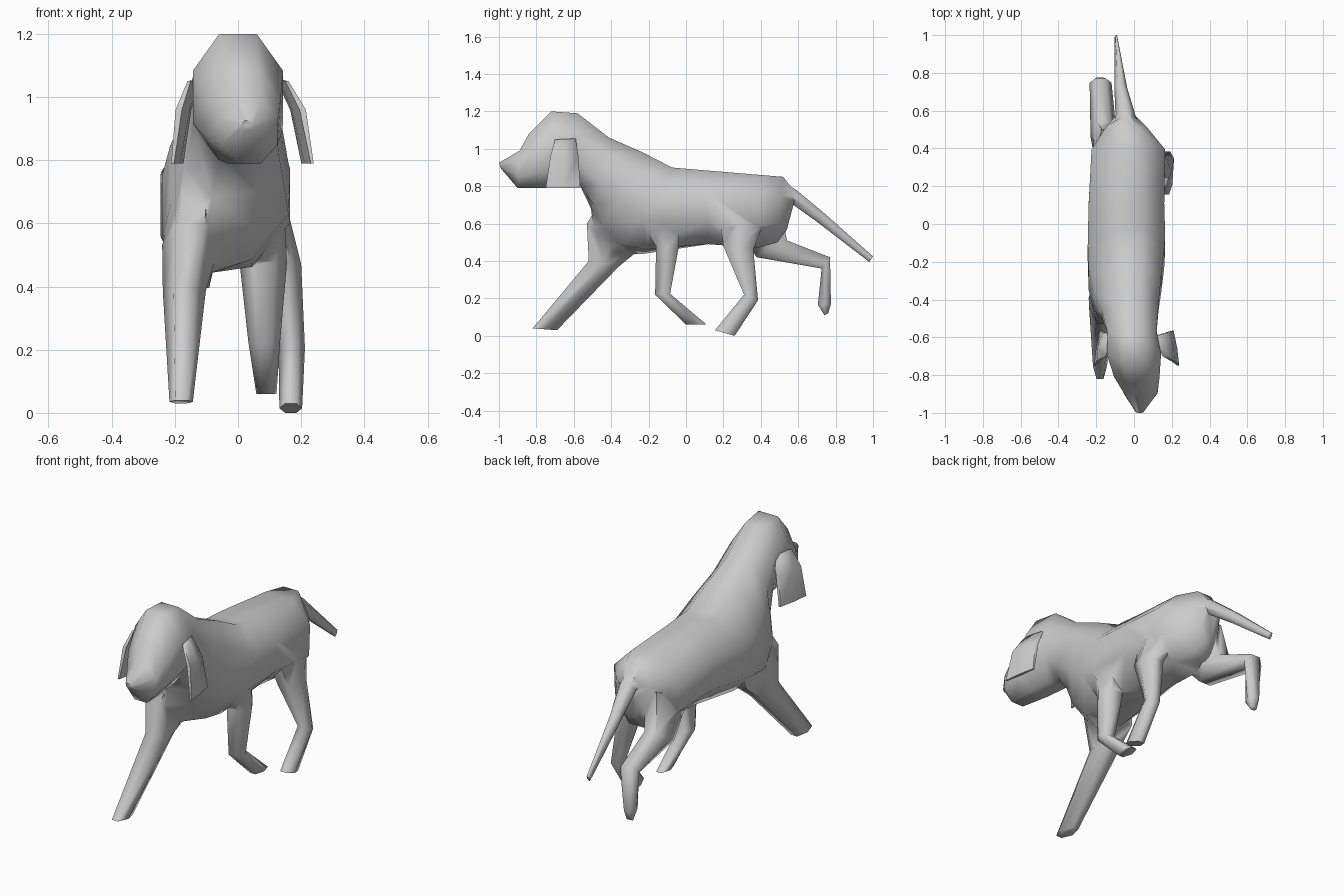
import bpy, bmesh, math


def loft(name, rings, sides=6, lean=0.0):
    """Skin rings given as (y, z of one edge, y, z of other edge, centre x, half width,
    optional pull of the right side back and up)."""
    bm = bmesh.new()
    angles = [math.pi / 2 + math.tau * (k + 0.5) / sides for k in range(sides)]
    cmax = max(math.cos(a) for a in angles)
    smax = max(math.sin(a) for a in angles)
    loops = []
    for y1, z1, y2, z2, xc, hw, *pull in rings:
        loop = []
        for a in angles:
            u = math.cos(a) / cmax
            t = (1 + math.sin(a) / smax) / 2
            p = pull[0] * u if pull else 0
            loop.append(bm.verts.new((xc + hw * u + lean * (t - 0.5),
                                      y2 + (y1 - y2) * t + p,
                                      z2 + (z1 - z2) * t + p * (1 - t))))
        loops.append(loop)
    for a, b in zip(loops, loops[1:]):
        for i in range(sides):
            j = (i + 1) % sides
            bm.faces.new((a[i], a[j], b[j], b[i]))
    bm.faces.new(loops[0])
    bm.faces.new(loops[-1])
    bmesh.ops.recalc_face_normals(bm, faces=bm.faces)
    mesh = bpy.data.meshes.new(name)
    bm.to_mesh(mesh)
    bm.free()
    ob = bpy.data.objects.new(name, mesh)
    bpy.context.collection.objects.link(ob)
    return ob


def activate(ob):
    bpy.ops.object.select_all(action='DESELECT')
    ob.select_set(True)
    bpy.context.view_layer.objects.active = ob


# Head, neck and trunk: one loft from nose to rump
body = loft("dog_body", [
    (-1.00, 0.925, -0.99, 0.895, 0.03, 0.02),
    (-0.89, 0.99, -0.90, 0.79, 0.035, 0.09),
    (-0.84, 1.08, -0.74, 0.79, 0.015, 0.12),
    (-0.72, 1.20, -0.63, 0.80, 0.00, 0.143),
    (-0.58, 1.19, -0.565, 0.80, -0.01, 0.13),
    (-0.42, 1.06, -0.50, 0.69, -0.02, 0.15, 0.02),
    (-0.25, 0.98, -0.47, 0.57, -0.035, 0.18, 0.05),
    (-0.10, 0.90, -0.37, 0.46, -0.04, 0.20, 0.06),
    (-0.03, 0.895, -0.22, 0.45, -0.04, 0.205, 0.03),
    (0.10, 0.885, 0.12, 0.49, -0.04, 0.20),
    (0.40, 0.86, 0.38, 0.47, -0.03, 0.195),
    (0.52, 0.85, 0.49, 0.50, -0.04, 0.11),
    (0.59, 0.76, 0.54, 0.57, -0.045, 0.05),
], sides=8)

# Legs in stride and tail
limbs = [
    loft("front_left_leg", [
        (-0.42, 0.78, -0.20, 0.66, -0.13, 0.07),
        (-0.53, 0.60, -0.25, 0.46, -0.15, 0.09),
        (-0.52, 0.40, -0.36, 0.37, -0.17, 0.068),
        (-0.82, 0.04, -0.69, 0.03, -0.18, 0.037)]),
    loft("front_right_leg", [
        (-0.30, 0.70, -0.04, 0.68, 0.07, 0.075),
        (-0.16, 0.48, -0.04, 0.47, 0.08, 0.075),
        (-0.165, 0.22, -0.085, 0.225, 0.083, 0.05),
        (0.00, 0.06, 0.11, 0.06, 0.09, 0.032)]),
    loft("hind_right_leg", [
        (0.17, 0.70, 0.46, 0.72, 0.06, 0.08),
        (0.20, 0.48, 0.36, 0.46, 0.135, 0.065),
        (0.31, 0.22, 0.385, 0.19, 0.17, 0.042),
        (0.155, 0.03, 0.26, 0.00, 0.167, 0.036)]),
    loft("hind_left_leg", [
        (0.50, 0.72, 0.20, 0.62, -0.13, 0.08),
        (0.54, 0.51, 0.38, 0.42, -0.16, 0.07),
        (0.77, 0.42, 0.725, 0.36, -0.177, 0.058),
        (0.775, 0.17, 0.705, 0.165, -0.18, 0.035),
        (0.76, 0.12, 0.74, 0.11, -0.18, 0.02)]),
    loft("tail", [
        (0.50, 0.83, 0.50, 0.70, -0.045, 0.06),
        (0.59, 0.78, 0.56, 0.71, -0.045, 0.053),
        (0.74, 0.655, 0.70, 0.61, -0.07, 0.034),
        (1.00, 0.425, 0.98, 0.395, -0.095, 0.007)]),
]

# Fuse limbs into a single skin
for limb in limbs:
    mod = body.modifiers.new("fuse", 'BOOLEAN')
    mod.operation = 'UNION'
    mod.solver = 'EXACT'
    mod.object = limb
    activate(body)
    bpy.ops.object.modifier_apply(modifier=mod.name)
    bpy.data.objects.remove(limb)

# Drooping ears; the left one hangs closer to the head
ears = []
for name, side, spread in (("right_ear", 1, 1.0), ("left_ear", -1, 0.65)):
    xs = [side * (0.14 + spread * d) for d in (0.0, 0.05, 0.08)]
    ears.append(loft(name, [
        (-0.70, 1.05, -0.59, 1.055, xs[0], 0.01),
        (-0.725, 0.96, -0.575, 0.96, xs[1], 0.02),
        (-0.75, 0.79, -0.565, 0.79, xs[2], 0.009)], lean=side * 0.03))

for ob in [body] + ears:
    activate(ob)
    bpy.ops.object.shade_smooth_by_angle(angle=math.radians(72))
